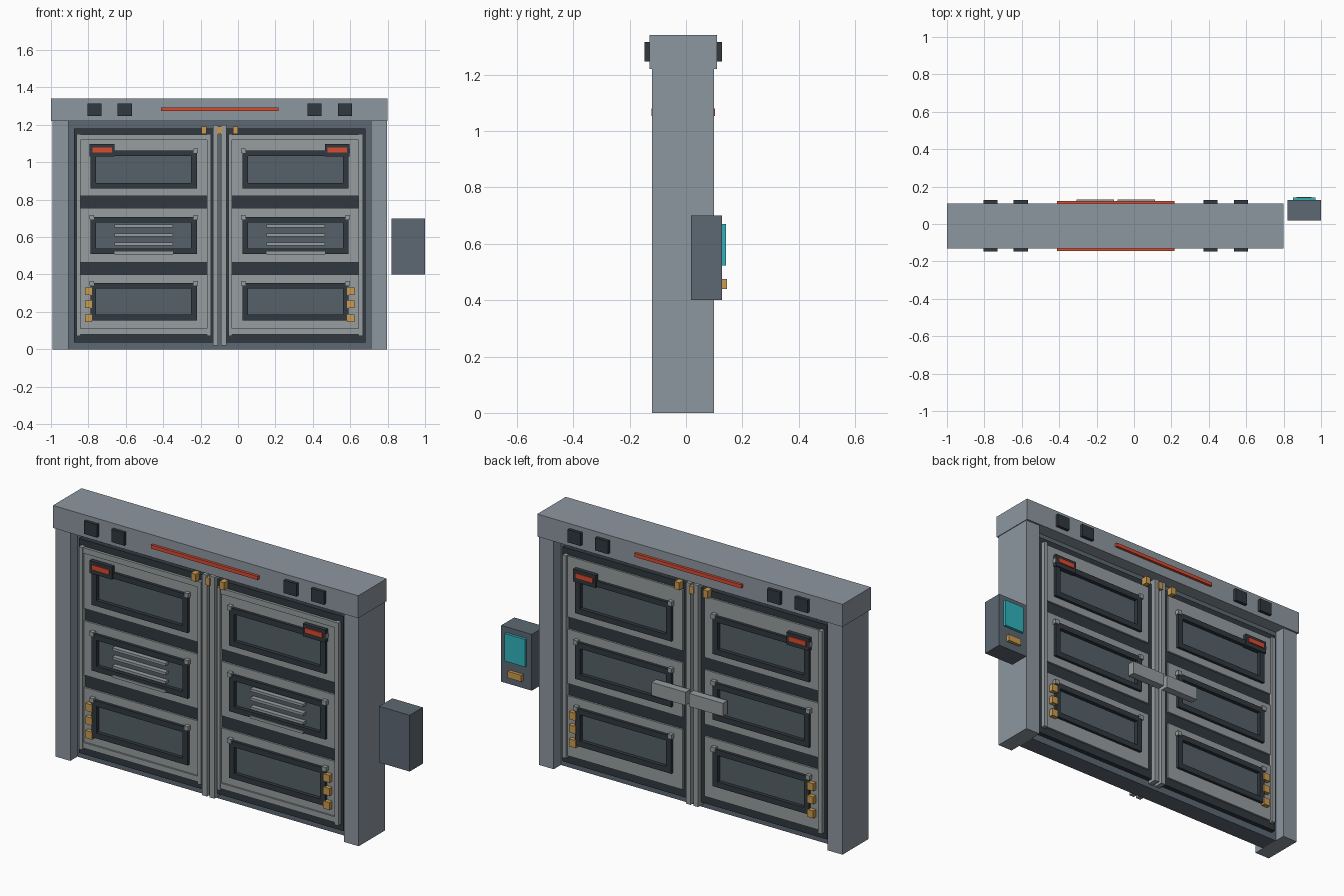
import bpy, bmesh

if "Cube" in bpy.data.objects:
    bpy.data.objects.remove(bpy.data.objects["Cube"])

CX, CY = -0.098, -0.01          # centre of the doorway


def mat(name, r, g, b):
    m = bpy.data.materials.new(name)
    m.diffuse_color = (r, g, b, 1)
    m.use_nodes = True
    m.node_tree.nodes["Principled BSDF"].inputs["Base Color"].default_value = m.diffuse_color
    return m


STEEL = mat("steel", 0.27, 0.31, 0.35)
LIGHT = mat("light_steel", 0.31, 0.34, 0.35)
SLATE = mat("slate", 0.11, 0.14, 0.17)
DARK = mat("dark", 0.03, 0.04, 0.05)
INSET = mat("inset", 0.09, 0.12, 0.14)
RED = mat("red", 0.7, 0.07, 0.03)
AMBER = mat("amber", 0.6, 0.33, 0.08)
TEAL = mat("teal", 0.03, 0.45, 0.5)


def finish(name, bm, m):
    bmesh.ops.recalc_face_normals(bm, faces=bm.faces)
    me = bpy.data.meshes.new(name)
    bm.to_mesh(me)
    bm.free()
    ob = bpy.data.objects.new(name, me)
    me.materials.append(m)
    bpy.context.collection.objects.link(ob)
    return ob


def box(name, x, y, z, m):
    """Box from (min, max) pairs."""
    bm = bmesh.new()
    bmesh.ops.create_cube(bm, size=1)
    for v in bm.verts:
        v.co = [r[0] if c < 0 else r[1] for c, r in zip(v.co, (x, y, z))]
    return finish(name, bm, m)


def place(s, h, u, d):
    """Ranges for face side s (-1 front) and door half h, from the centre."""
    return (sorted(CX + h * a for a in u), sorted(CY + s * a for a in d))


def part(name, s, h, u, d, z, m):
    x, y = place(s, h, u, d)
    return box(name, x, y, z, m)


def ring(name, s, h, u, z, ui, zi, d, m):
    """Rectangular plate with a rectangular opening."""
    bm = bmesh.new()
    loops = []
    for dep in d:
        for (a, b), (c, e) in ((u, z), (ui, zi)):
            loops.append([bm.verts.new((CX + h * p, CY + s * dep, q))
                          for p, q in ((a, c), (b, c), (b, e), (a, e))])
    back_out, back_in, front_out, front_in = loops
    for A, B in ((back_out, back_in), (front_out, front_in),
                 (back_out, front_out), (back_in, front_in)):
        for i in range(4):
            j = (i + 1) % 4
            bm.faces.new((A[i], A[j], B[j], B[i]))
    return finish(name, bm, m)


# doorway frame
box("lintel", (-1, 0.80), (-0.13, 0.11), (1.22, 1.34), STEEL)
box("left_post", (-0.993, -0.905), (-0.12, 0.10), (0, 1.22), STEEL)
box("right_post", (0.71, 0.796), (-0.12, 0.10), (0, 1.22), STEEL)
box("backing_panel", (-0.905, 0.71), (-0.06, 0.04), (0, 1.22), SLATE)

# rows: panel bottom/top, inset frame bottom/top
ROWS = [((0.82, 1.145), (0.86, 1.064)),
        ((0.465, 0.755), (0.51, 0.708)),
        ((0.08, 0.40), (0.155, 0.355))]

for h in (-1, 1):
    part("door_leaf", 1, h, (0.012, 0.78), (-0.075, 0.075), (0.037, 1.18), DARK)
    for s in (-1, 1):
        # three framed panels
        for (z0, z1), (f0, f1) in ROWS:
            ring("door_panel", s, h, (0.065, 0.745), (z0, z1),
                 (0.122, 0.69), (f0, f1), (0.07, 0.085), LIGHT)
            ring("inset_frame", s, h, (0.122, 0.69), (f0, f1),
                 (0.152, 0.66), (f0 + 0.03, f1 - 0.03), (0.07, 0.10), DARK)
            part("inset_plate", s, h, (0.15, 0.662), (0.07, 0.08),
                 (f0 + 0.028, f1 - 0.028), INSET)
            for u in (0.127, 0.685):
                part("corner_bolt", s, h, (u - 0.012, u + 0.012), (0.08, 0.106),
                     (f1 - 0.014, f1 + 0.01), LIGHT)
        # vertical edge rods
        part("outer_rod", s, h, (0.743, 0.765), (0.07, 0.098), (0.07, 1.15), LIGHT)
        part("centre_rod", s, h, (0.008, 0.036), (0.045, 0.10), (0.02, 1.2), LIGHT)
        # amber tabs
        for z in (0.165, 0.24, 0.31):
            part("amber_tab", s, h, (0.682, 0.72), (0.08, 0.107),
                 (z - 0.02, z + 0.02), AMBER)
        part("top_tab", s, h, (0.07, 0.098), (0.07, 0.107), (1.15, 1.19), AMBER)
        # warning light
        part("light_housing", s, h, (0.563, 0.695), (0.08, 0.107), (1.03, 1.097), DARK)
        part("warning_light", s, h, (0.577, 0.68), (0.10, 0.113), (1.053, 1.08), RED)
        # lintel sensor blocks
        for u in (0.47, 0.632):
            part("lintel_sensor", s, h, (u, u + 0.075), (0.11, 0.137),
                 (1.247, 1.315), DARK)

    # front-only trim and louvres
    part("inner_rod", -1, h, (0.047, 0.067), (0.07, 0.096), (0.07, 1.15), LIGHT)
    for z in (0.08, 1.118):
        part("cross_strip", -1, h, (0.065, 0.745), (0.08, 0.094), (z, z + 0.03), LIGHT)
    for i in range(4):
        z = 0.515 + i * 0.048
        part("louvre", -1, h, (0.25, 0.563), (0.075, 0.105), (z - 0.007, z + 0.007), LIGHT)

    # back-only handles
    part("handle_bar", 1, h, (0.01, 0.21), (0.10, 0.14), (0.565, 0.635), LIGHT)
    part("handle_mount", 1, h, (0.012, 0.045), (0.07, 0.12), (0.575, 0.625), LIGHT)

for s in (-1, 1):
    part("centre_tab", s, 1, (-0.013, 0.013), (0.05, 0.107), (1.15, 1.19), AMBER)
    part("lintel_strip", s, 1, (-0.315, 0.315), (0.11, 0.134), (1.273, 1.292), RED)

# control box beside the doorway
box("control_box", (0.82, 1.0), (0.018, 0.128), (0.4, 0.7), SLATE)
box("control_screen", (0.85, 0.97), (0.12, 0.142), (0.523, 0.67), TEAL)
box("control_button", (0.87, 0.95), (0.12, 0.145), (0.44, 0.475), AMBER)
